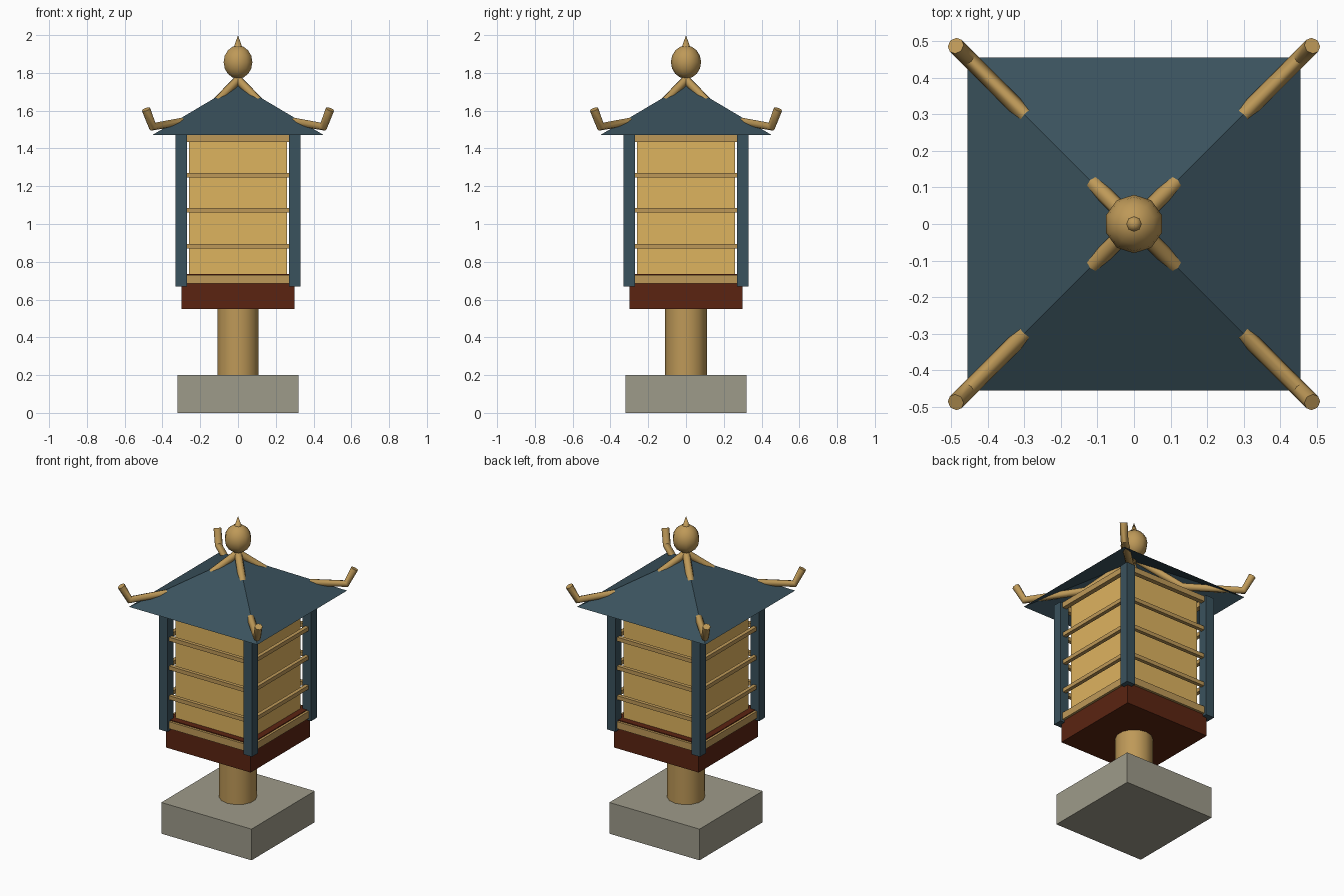
import bpy, math
from math import pi

if "Cube" in bpy.data.objects:
    bpy.data.objects.remove(bpy.data.objects["Cube"], do_unlink=True)


def material(name, rgb):
    """Flat material from 0-255 display values, stored as linear."""
    lin = [((c / 255 + 0.055) / 1.055) ** 2.4 for c in rgb]
    m = bpy.data.materials.new(name)
    m.use_nodes = True
    m.diffuse_color = (*lin, 1)
    m.node_tree.nodes["Principled BSDF"].inputs["Base Color"].default_value = (*lin, 1)
    return m


STONE = material("grey stone", (158, 155, 138))
WOOD = material("golden wood", (190, 153, 88))
PAPER = material("warm paper", (222, 179, 95))
RED = material("dark red lacquer", (91, 36, 17))
BLUE = material("slate blue", (58, 82, 93))


def finish(name, mat, smooth=False):
    ob = bpy.context.object
    ob.name = name
    ob.data.materials.append(mat)
    if smooth:
        bpy.ops.object.shade_smooth_by_angle(angle=math.radians(50))
    return ob


def box(name, mat, half_x, half_y, z0, z1, x=0, y=0, turn=0):
    bpy.ops.mesh.primitive_cube_add(size=2, location=(x, y, (z0 + z1) / 2),
                                    rotation=(0, 0, turn))
    bpy.context.object.scale = (half_x, half_y, (z1 - z0) / 2)
    return finish(name, mat)


# Stone foot, round column, lacquered tray and paper lamp box
box("stone_foot", STONE, 0.32, 0.32, 0, 0.2)
bpy.ops.mesh.primitive_cylinder_add(vertices=14, radius=0.11, depth=0.35,
                                    location=(0, 0, 0.375))
finish("column", WOOD, True)
box("tray", RED, 0.3, 0.3, 0.55, 0.735)
box("paper_box", PAPER, 0.26, 0.26, 0.735, 1.46)

# Corner posts
for i, (sx, sy) in enumerate([(1, 1), (-1, 1), (-1, -1), (1, -1)]):
    box(f"corner_post_{i + 1}", BLUE, 0.03, 0.03, 0.67, 1.47, 0.3 * sx, 0.3 * sy)

# Rails on the four sides, spanning between the posts
rails = [(0.685, 0.73, 0.015), (0.87, 0.895, 0.012), (1.06, 1.085, 0.012),
         (1.245, 1.27, 0.012), (1.435, 1.47, 0.015)]
for side in range(4):
    a = side * pi / 2
    for level, (z0, z1, depth) in enumerate(rails):
        box(f"rail_{side + 1}_{level + 1}", WOOD, 0.27, depth, z0, z1,
            0.3 * math.sin(a), -0.3 * math.cos(a), a)

# Hipped roof, open underneath
bpy.ops.mesh.primitive_cone_add(vertices=4, radius1=0.455 * math.sqrt(2), depth=0.27,
                                end_fill_type='NOTHING', location=(0, 0, 1.605),
                                rotation=(0, 0, pi / 4))
finish("roof", BLUE)

# Ridge poles that dip under the roof and turn up at the eaves
path = [(0, 1.765), (0.2, 1.558), (0.452, 1.515), (0.487, 1.607)]
for i, (sx, sy) in enumerate([(1, 1), (-1, 1), (-1, -1), (1, -1)]):
    curve = bpy.data.curves.new("ridge_path", 'CURVE')
    curve.dimensions = '3D'
    curve.bevel_depth = 0.023
    curve.bevel_resolution = 2
    curve.use_fill_caps = True
    spline = curve.splines.new('POLY')
    spline.points.add(len(path) - 1)
    for p, (r, z) in zip(spline.points, path):
        p.co = (r * sx, r * sy, z, 1)
    ob = bpy.data.objects.new("ridge_pole", curve)
    bpy.context.collection.objects.link(ob)
    bpy.ops.object.select_all(action='DESELECT')
    ob.select_set(True)
    bpy.context.view_layer.objects.active = ob
    bpy.ops.object.convert(target='MESH')
    finish(f"ridge_pole_{i + 1}", WOOD, True)

# Finial ball and spike
bpy.ops.mesh.primitive_uv_sphere_add(segments=10, ring_count=8, radius=0.08,
                                     location=(0, 0, 1.857))
bpy.context.object.scale.z = 1.1
finish("finial_ball", WOOD, True)
bpy.ops.mesh.primitive_cone_add(vertices=8, radius1=0.024, depth=0.07,
                                location=(0, 0, 1.965))
finish("finial_spike", WOOD, True)
